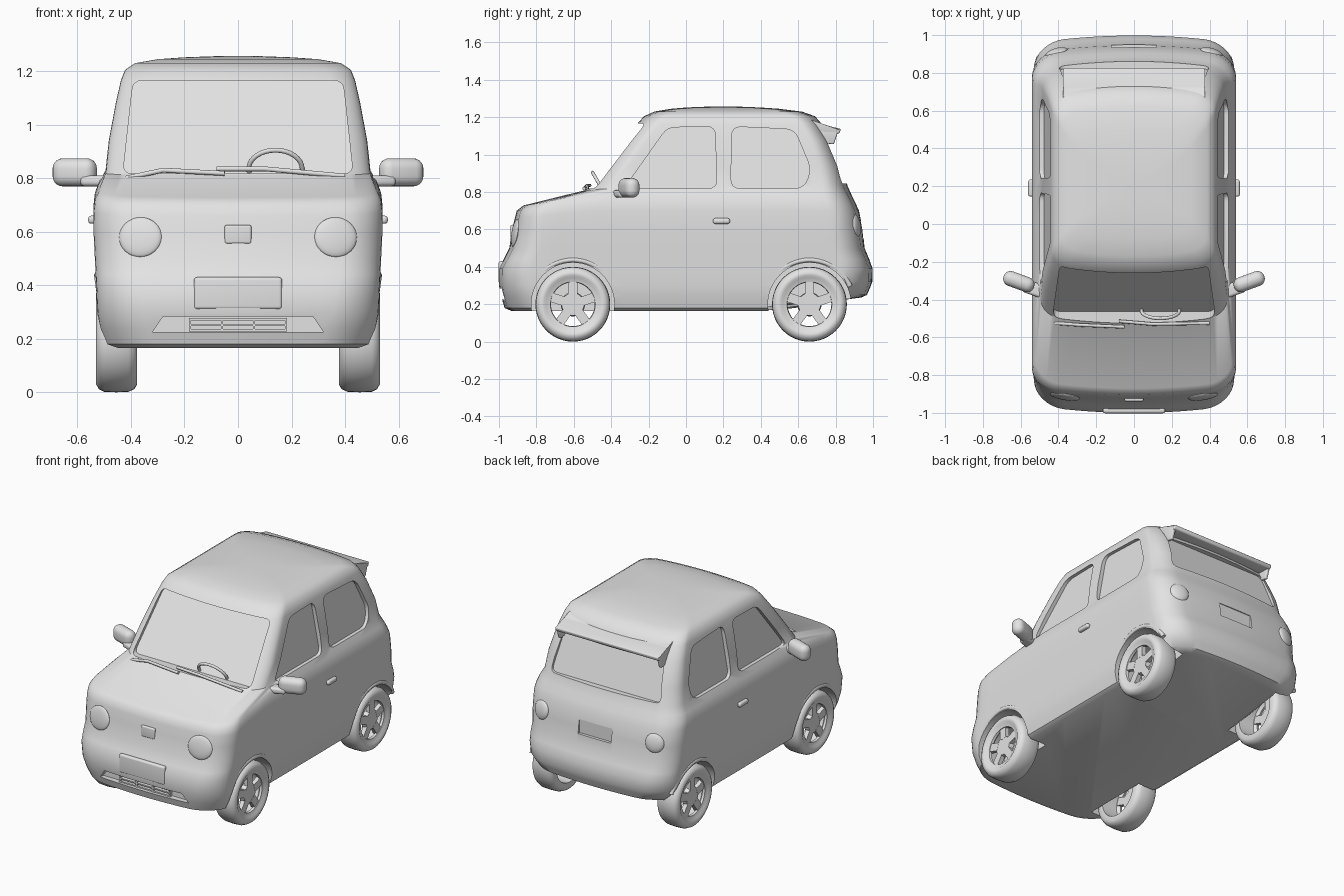
import bpy, bmesh, math
from mathutils import Matrix, Vector

if "Cube" in bpy.data.objects:
    bpy.data.objects.remove(bpy.data.objects["Cube"])

grey = bpy.data.materials.new("light grey")
grey.diffuse_color = (0.77, 0.77, 0.77, 1)
grey.use_nodes = True
grey.node_tree.nodes["Principled BSDF"].inputs["Base Color"].default_value = grey.diffuse_color


def clamp(v):
    return max(0.0, min(1.0, v))


def finish(bm, name, mirror=False):
    bmesh.ops.recalc_face_normals(bm, faces=bm.faces)
    me = bpy.data.meshes.new(name)
    bm.to_mesh(me)
    bm.free()
    me.materials.append(grey)
    ob = bpy.data.objects.new(name, me)
    bpy.context.collection.objects.link(ob)
    if mirror:
        ob.modifiers.new("Mirror", "MIRROR")
    return ob


def bake(ob):
    dg = bpy.context.evaluated_depsgraph_get()
    return bpy.data.meshes.new_from_object(ob.evaluated_get(dg))


def loft(bm, rings, closed=False):
    vs = [[bm.verts.new(p) for p in r] for r in rings]
    n = len(vs[0])
    pairs = list(zip(vs, vs[1:])) + ([(vs[-1], vs[0])] if closed else [])
    for a, b in pairs:
        for i in range(n):
            bm.faces.new((a[i], a[(i + 1) % n], b[(i + 1) % n], b[i]))
    if not closed:
        bm.faces.new(vs[0])
        bm.faces.new(vs[-1])


def prism(name, a, b, bevel=0, mirror=False):
    bm = bmesh.new()
    loft(bm, [a, b])
    if bevel:
        bmesh.ops.bevel(bm, geom=bm.edges[:], offset=bevel, segments=3, profile=0.5, affect='EDGES')
    return finish(bm, name, mirror)


def box(name, loc, size, bevel=0.0, rot=0.0, mirror=False):
    bm = bmesh.new()
    m = Matrix.Translation(loc) @ Matrix.Rotation(rot, 4, 'Z') @ Matrix.Diagonal((*size, 1))
    bmesh.ops.create_cube(bm, size=1, matrix=m)
    if bevel:
        bmesh.ops.bevel(bm, geom=bm.edges[:], offset=bevel, segments=5, profile=0.5, affect='EDGES')
    return finish(bm, name, mirror)


def lens(name, loc, size, rot, tilt):
    bm = bmesh.new()
    m = Matrix.Translation(loc) @ Matrix.Rotation(rot, 4, 'Z') @ Matrix.Rotation(tilt, 4, 'X') @ Matrix.Diagonal((*size, 1))
    bmesh.ops.create_uvsphere(bm, u_segments=24, v_segments=16, radius=1, matrix=m)
    return finish(bm, name, True)


def tube(name, pts, radius, cyclic=False, mirror=False):
    cu = bpy.data.curves.new(name, 'CURVE')
    cu.dimensions = '3D'
    cu.bevel_depth = radius
    cu.use_fill_caps = True
    sp = cu.splines.new('POLY')
    sp.points.add(len(pts) - 1)
    for p, q in zip(sp.points, pts):
        p.co = (*q, 1)
    sp.use_cyclic_u = cyclic
    tmp = bpy.data.objects.new(name + "_path", cu)
    bpy.context.collection.objects.link(tmp)
    bpy.context.view_layer.update()
    bm = bmesh.new()
    bm.from_mesh(bake(tmp))
    bpy.data.objects.remove(tmp)
    return finish(bm, name, mirror)


def rounded(poly, r):
    out = []
    for i, p in enumerate(poly):
        p, a, b = Vector(p), Vector(poly[i - 1]), Vector(poly[(i + 1) % len(poly)])
        s, e = p + (a - p).normalized() * r, p + (b - p).normalized() * r
        out += [s * (1 - t) ** 2 + p * 2 * t * (1 - t) + e * t * t for t in (0, .25, .5, .75, 1)]
    return out


# Body: stacked rounded-rectangle rings (front y, rear y, half width, corner, front z, side z, rear lift)
RINGS = [(-.935, .935, .475, .19, .165, .165, .07), (-.97, .968, .50, .19, .18, .18, .07),
         (-.988, .985, .517, .18, .24, .24, .05), (-1.0, .996, .526, .17, .30, .30, .02),
         (-1.0, .998, .53, .16, .39, .39, 0), (-.975, .98, .532, .15, .44, .44, 0),
         (-.945, .955, .535, .15, .50, .50, 0), (-.93, .945, .54, .15, .60, .60, 0),
         (-.915, .925, .54, .14, .66, .70, 0), (-.905, .905, .535, .14, .70, .745, 0),
         (-.87, .885, .52, .13, .728, .785, 0), (-.53, .865, .495, .12, .812, .83, 0),
         (-.43, .835, .483, .11, .94, .94, 0), (-.325, .775, .457, .10, 1.08, 1.08, 0),
         (-.26, .725, .438, .10, 1.165, 1.165, 0), (-.225, .69, .422, .10, 1.205, 1.205, 0),
         (-.17, .62, .385, .10, 1.23, 1.23, 0), (-.08, .50, .30, .10, 1.245, 1.245, 0),
         (.0, .40, .20, .08, 1.252, 1.252, 0), (.1, .30, .09, .05, 1.256, 1.256, 0)]


def body_ring(yf, yb, hw, r, zf, zs, lift):
    pts = []
    cs = [(hw - r, yf + r, -90), (hw - r, yb - r, 0), (r - hw, yb - r, 90), (r - hw, yf + r, 180)]
    arcs = [[(cx + r * math.cos(math.radians(a + k * 90 / 8)), cy + r * math.sin(math.radians(a + k * 90 / 8)))
             for k in range(9)] for cx, cy, a in cs]
    for i, arc in enumerate(arcs):
        pts += arc
        (x0, y0), (x1, y1) = arc[-1], arcs[(i + 1) % 4][0]
        n = (20, 12)[i % 2]
        pts += [(x0 + (x1 - x0) * k / n, y0 + (y1 - y0) * k / n) for k in range(1, n)]
    mid, half, out = (yf + yb) / 2, (yb - yf) / 2, []
    for x, y in pts:
        w = (y - mid) / half
        y -= math.copysign(0.04 * (x / hw) ** 2 * abs(w) ** 5, w)   # bowed ends
        z = zf + (zs - zf) * clamp((y - yf) / .4) + lift * clamp((y - .5) / .4)
        out.append((x, y, z))
    return out


bm = bmesh.new()
loft(bm, [body_ring(*r) for r in RINGS])
body = finish(bm, "car_body")

# Cutters: windows, wheel wells, grille opening, rear plate recess
cutters = []
front_win = rounded([(-.33, .82), (-.10, 1.145), (.155, 1.15), (.165, .82)], .045)
rear_win = rounded([(.24, .82), (.245, 1.15), (.58, 1.135), (.67, .92), (.63, .82)], .05)
for s in (1, -1):
    for win in (front_win, rear_win):
        cutters.append(prism("window_cutter", [(s * (.475 - (z - .83) * .17), y, z) for y, z in win],
                             [(s * .8, y, z) for y, z in win]))
    for cy in (-.605, .66):
        circ = [(cy + .222 * math.cos(k * math.pi / 32), .2 + .222 * math.sin(k * math.pi / 32)) for k in range(64)]
        cutters.append(prism("wheel_well_cutter", [(s * .36, y, z) for y, z in circ], [(s * .8, y, z) for y, z in circ]))
shield = rounded([(-.43, .818), (.43, .818), (.392, 1.165), (-.392, 1.165)], .035)
cutters.append(prism("windshield_cutter", [(x, -.497 + .03 * (x / .4) ** 2 + (z - .812) * .763, z) for x, z in shield],
                     [(x, -.9 + (z - .812) * .763, z) for x, z in shield]))
back = rounded([(-.40, .845), (.40, .845), (.365, 1.085), (-.365, 1.085)], .04)
cutters.append(prism("rear_window_cutter", [(x, .845 - .02 * (x / .4) ** 2 - (z - .83) * .36, z) for x, z in back],
                     [(x, 1.2 - (z - .83) * .36, z) for x, z in back]))
grille = [(-.32, .225), (.32, .225), (.28, .283), (-.28, .283)]
cutters.append(prism("grille_cutter", [(x, -.94, z) for x, z in grille], [(x, -1.1, z) for x, z in grille]))
cutters.append(box("plate_cutter", (0, .98, .60), (.24, .10, .09)))
for c in cutters:
    c.hide_render = True
    m = body.modifiers.new("Cut", "BOOLEAN")
    m.operation, m.solver, m.object = 'DIFFERENCE', 'EXACT', c
bpy.context.view_layer.update()
cut_mesh = bake(body)
body.modifiers.clear()
body.data = cut_mesh
for c in cutters:
    bpy.data.objects.remove(c)

# Wheels: lathed tyre and rim with five spokes, mirrored to the left
TYRE = [(-.075, .14), (-.078, .17), (-.068, .188), (-.045, .198), (.0, .2), (.045, .198), (.065, .188), (.075, .17),
        (.074, .155), (.066, .143), (.06, .12), (.045, .117), (.03, .135)]
for name, cy, a0 in (("front_wheels", -.605, 0), ("rear_wheels", .66, 24)):
    bm = bmesh.new()
    loft(bm, [[(.455 + x, cy + r * math.cos(a), .2 + r * math.sin(a)) for x, r in TYRE]
              for a in (k * math.pi / 24 for k in range(48))], closed=True)
    hub = Matrix.Translation((.495, cy, .2)) @ Matrix.Rotation(math.pi / 2, 4, 'Y')
    bmesh.ops.create_cone(bm, cap_ends=True, segments=30, radius1=.065, radius2=.06, depth=.03, matrix=hub)
    for k in range(5):
        turn = Matrix.Rotation(math.radians(90 + 72 * k), 4, 'X')
        m = Matrix.Translation((.497, cy, .2)) @ turn @ Matrix.Translation((0, .088, 0)) @ Matrix.Diagonal((.028, .08, .05, 1))
        bmesh.ops.create_cube(bm, size=1, matrix=m)
    finish(bm, name, True)
    # Wheel arch lips
    arc = [math.radians(a) for a in range(a0, a0 + 157, 6)]
    tube("arch_lip_" + name.split("_")[0], [(.492 + .032 * math.sin(a), cy + .237 * math.cos(a), .2 + .237 * math.sin(a))
                                           for a in arc], .014, mirror=True)

# Roof spoiler with side fins
spoil = [(.60, 1.208), (.67, 1.185), (.72, 1.16), (.828, 1.138), (.82, 1.112), (.75, 1.112), (.66, 1.13)]
prism("roof_spoiler", [(-.375, y, z) for y, z in spoil], [(.375, y, z) for y, z in spoil], .008)
fin = [(.70, 1.155), (.815, 1.13), (.79, 1.055), (.75, 1.06)]
prism("spoiler_fins", [(.355, y, z) for y, z in fin], [(.375, y, z) for y, z in fin], .006, True)

# Door mirrors, handles
box("door_mirrors", (.61, -.305, .822), (.17, .08, .105), .038, math.radians(20), True)
box("mirror_arms", (.525, -.345, .79), (.12, .07, .04), .016, math.radians(20), True)
box("door_handles", (.545, .19, .645), (.03, .09, .03), .012, 0, True)

# Lamps and number plate panel
lens("headlamps", (.365, -.913, .58), (.08, .016, .075), math.radians(9), math.radians(-9))
lens("tail_lamps", (.41, .908, .62), (.06, .022, .062), math.radians(-16), math.radians(8))
box("front_plate", (0, -.987, .37), (.33, .03, .12), .012)
box("nose_panel", (0, -.929, .59), (.10, .02, .07), .008)

# Grille bars
for i, z in enumerate((.232, .252, .272)):
    box(f"grille_bar_{i}", (0, -.957, z), (.36, .02, .008))
for i, x in enumerate((-.18, -.06, .06, .18)):
    box(f"grille_post_{i}", (x, -.957, .252), (.008, .024, .05))

# Wipers and steering wheel
tube("wiper_left", [(-.42, -.525, .80), (-.28, -.535, .83), (-.05, -.545, .818)], .009)
tube("wiper_right", [(-.08, -.515, .835), (.10, -.53, .835), (.40, -.525, .808)], .009)
ang = [k * math.pi / 16 for k in range(32)]
tube("steering_wheel", [(.14 + .1 * math.cos(a), -.46 - .04 * math.sin(a), .835 + .07 * math.sin(a)) for a in ang], .009, True)

# Smooth shading with sharp creases kept
bpy.ops.object.select_all(action='DESELECT')
for ob in bpy.context.scene.objects:
    ob.select_set(True)
bpy.context.view_layer.objects.active = body
bpy.ops.object.shade_smooth_by_angle(angle=math.radians(40))
